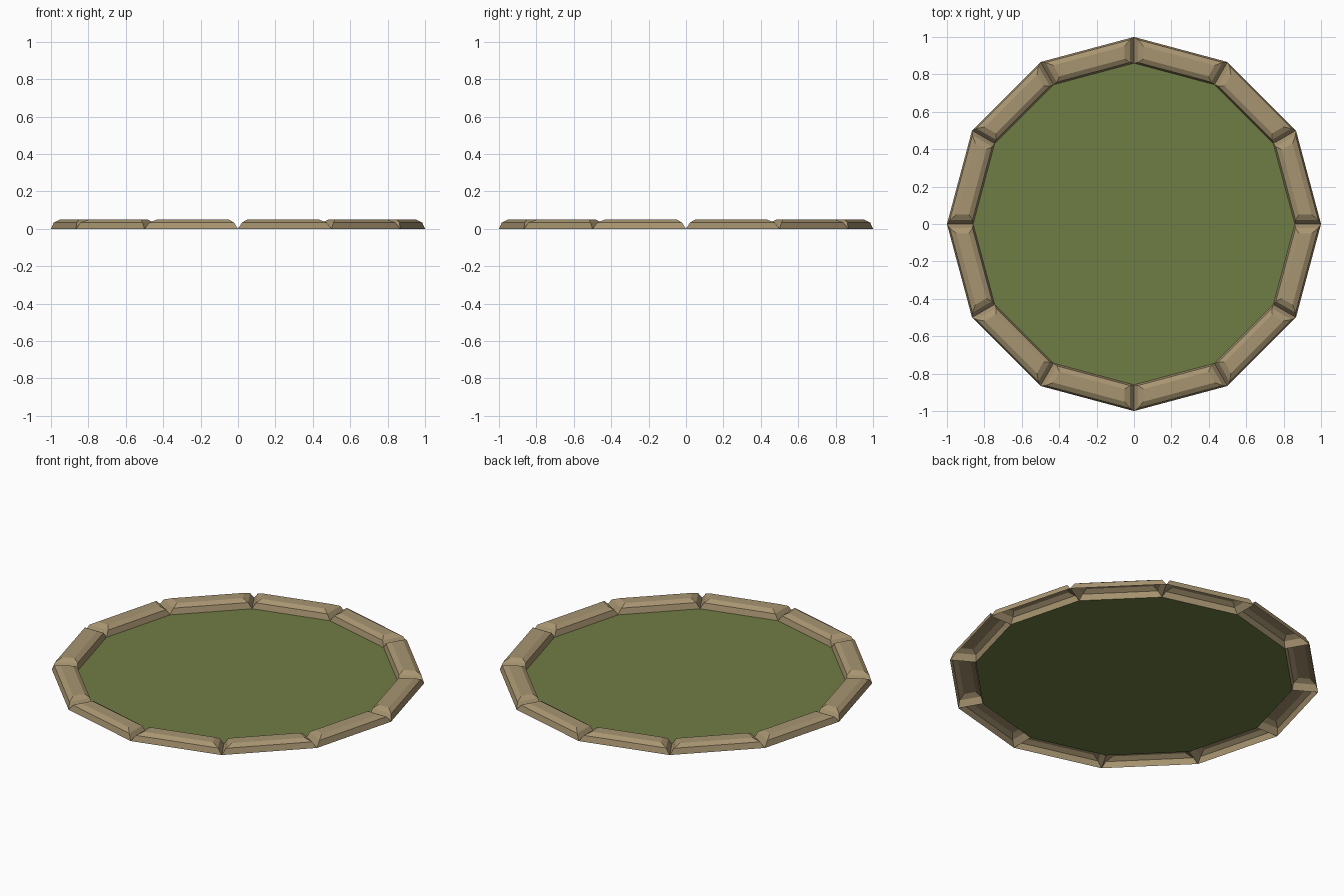
import bpy, bmesh, math
from mathutils import Vector

if "Cube" in bpy.data.objects:
    bpy.data.objects.remove(bpy.data.objects["Cube"])

N = 12
STEP = 2 * math.pi / N
HALF = math.tan(STEP / 2)
OUT = math.cos(STEP / 2)          # apothem of outer edge
INN = 0.86 * math.cos(STEP / 2)   # apothem of inner edge


def material(name, rgb):
    m = bpy.data.materials.new(name)
    m.diffuse_color = (*rgb, 1)
    m.use_nodes = True
    m.node_tree.nodes["Principled BSDF"].inputs["Base Color"].default_value = m.diffuse_color
    return m


def add_object(name, bm, mat):
    me = bpy.data.meshes.new(name)
    bm.to_mesh(me)
    bm.free()
    me.materials.append(mat)
    ob = bpy.data.objects.new(name, me)
    bpy.context.collection.objects.link(ob)
    return ob


stone_mat = material("tan stone", (0.39, 0.30, 0.165))
grass_mat = material("grass green", (0.160, 0.205, 0.058))

# Levels of one kerb stone: height, side inset, end inset
LEVELS = [(0.0, 0.0, 0.0), (0.034, 0.009, 0.022), (0.05, 0.035, 0.052)]


def kerb_stone(i):
    """Chamfered stone, open underneath, set on side i of the ring."""
    a = (i + 0.5) * STEP
    radial = Vector((math.cos(a), math.sin(a), 0))
    tangent = Vector((-math.sin(a), math.cos(a), 0))
    bm = bmesh.new()
    rings = []
    for z, side, end in LEVELS:
        ring = []
        for v, s in ((OUT - side, -1), (OUT - side, 1),
                     (INN + side, 1), (INN + side, -1)):
            u = s * (v * HALF - end)
            ring.append(bm.verts.new(radial * v + tangent * u + Vector((0, 0, z))))
        rings.append(ring)
    for lo, hi in zip(rings, rings[1:]):
        for k in range(4):
            n = (k + 1) % 4
            bm.faces.new((lo[k], lo[n], hi[n], hi[k]))
    bm.faces.new(rings[-1])
    add_object(f"kerb_stone_{i + 1}", bm, stone_mat)


for i in range(N):
    kerb_stone(i)

# Flat grass bed inside the ring
bm = bmesh.new()
bm.faces.new([bm.verts.new((0.86 * math.cos(i * STEP), 0.86 * math.sin(i * STEP), 0))
              for i in range(N)])
add_object("grass_bed", bm, grass_mat)
